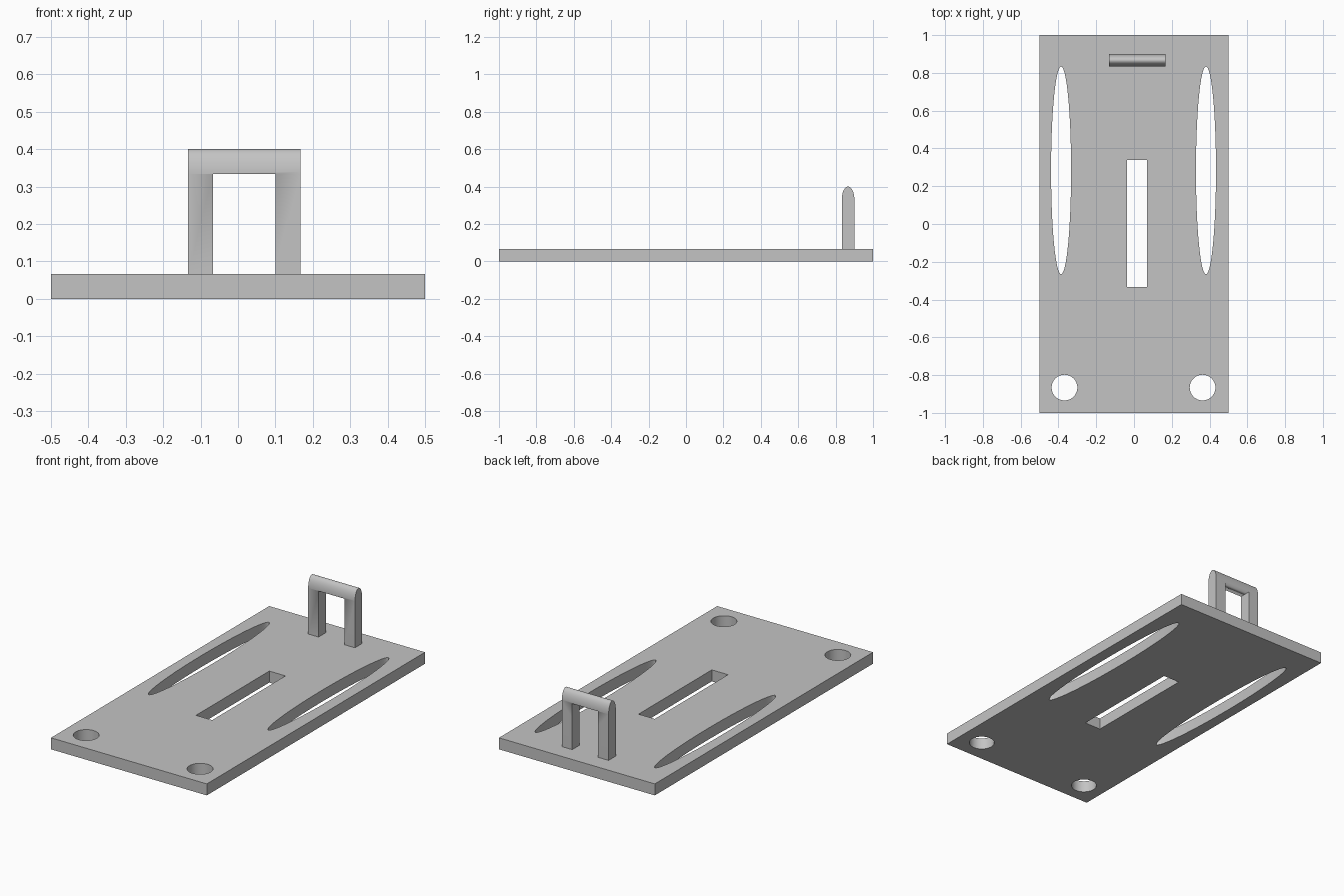
import bpy
import bmesh
from math import cos, sin, pi, radians
from mathutils import Matrix

default = bpy.data.objects.get("Cube")
if default:
    bpy.data.objects.remove(default, do_unlink=True)

U = 1 / 15  # module: plate thickness and handle bar width

grey = bpy.data.materials.new("plain grey")
grey.use_nodes = True
colour = (0.55, 0.55, 0.55, 1)
grey.diffuse_color = colour
grey.node_tree.nodes["Principled BSDF"].inputs["Base Color"].default_value = colour


def rectangle(x0, x1, y0, y1):
    return [(x0, y0), (x1, y0), (x1, y1), (x0, y1)]


def ellipse(cx, cy, rx, ry, steps=64, sweep=2 * pi):
    return [(cx + rx * cos(sweep * i / steps), cy + ry * sin(sweep * i / steps))
            for i in range(steps)]


def extruded(name, outlines, depth, matrix):
    """Fill the first outline, leave the others as holes, and extrude."""
    curve = bpy.data.curves.new(name + " outline", "CURVE")
    curve.dimensions = "2D"
    curve.fill_mode = "BOTH"
    curve.extrude = depth / 2
    for points in outlines:
        spline = curve.splines.new("POLY")
        spline.points.add(len(points) - 1)
        for point, (x, y) in zip(spline.points, points):
            point.co = (x, y, 0, 1)
        spline.use_cyclic_u = True
    source = bpy.data.objects.new(name + " source", curve)
    bpy.context.collection.objects.link(source)
    bpy.context.view_layer.update()
    graph = bpy.context.evaluated_depsgraph_get()
    mesh = bpy.data.meshes.new_from_object(source.evaluated_get(graph))
    bpy.data.objects.remove(source, do_unlink=True)

    bm = bmesh.new()
    bm.from_mesh(mesh)
    bmesh.ops.remove_doubles(bm, verts=bm.verts, dist=1e-5)
    bmesh.ops.transform(bm, matrix=matrix, verts=bm.verts)
    bmesh.ops.recalc_face_normals(bm, faces=bm.faces)
    bm.to_mesh(mesh)
    bm.free()
    mesh.name = name
    mesh.materials.clear()
    mesh.materials.append(grey)
    obj = bpy.data.objects.new(name, mesh)
    bpy.context.collection.objects.link(obj)
    return obj


def smooth(obj):
    bpy.ops.object.select_all(action="DESELECT")
    obj.select_set(True)
    bpy.context.view_layer.objects.active = obj
    bpy.ops.object.shade_smooth_by_angle(angle=radians(30))


# Base plate with a centre slot, two long oval slots and two round holes
plate = extruded("base_plate", [
    rectangle(-0.5, 0.5, -1, 1),
    rectangle(-0.036, 0.068, -0.334, 0.338),
    ellipse(-0.386, 0.284, 0.053, 0.55),
    ellipse(0.381, 0.284, 0.053, 0.55),
    ellipse(-0.368, -0.866, 0.068, 0.068),
    ellipse(0.363, -0.866, 0.068, 0.068),
], U, Matrix.Translation((0, 0, U / 2)))
smooth(plate)

# Handle: round-topped side profile swept across x
crown = ellipse(13 * U, 5 * U, U / 2, U, 32, pi)
crown.append((12.5 * U, 5 * U))
profile = [(12.5 * U, U), (13.5 * U, U)] + crown
to_side = Matrix(((0, 0, 1, U / 4), (1, 0, 0, 0), (0, 1, 0, 0), (0, 0, 0, 1)))
handle = extruded("handle", [profile], 4.5 * U, to_side)

# Opening between the handle legs
opening = extruded("handle_opening_cutter",
                   [rectangle(12 * U, 14 * U, 0, 5 * U)], 2.5 * U, to_side)
opening.hide_render = True
opening.hide_viewport = True
cut = handle.modifiers.new("opening", "BOOLEAN")
cut.operation = "DIFFERENCE"
cut.solver = "EXACT"
cut.object = opening
smooth(handle)
